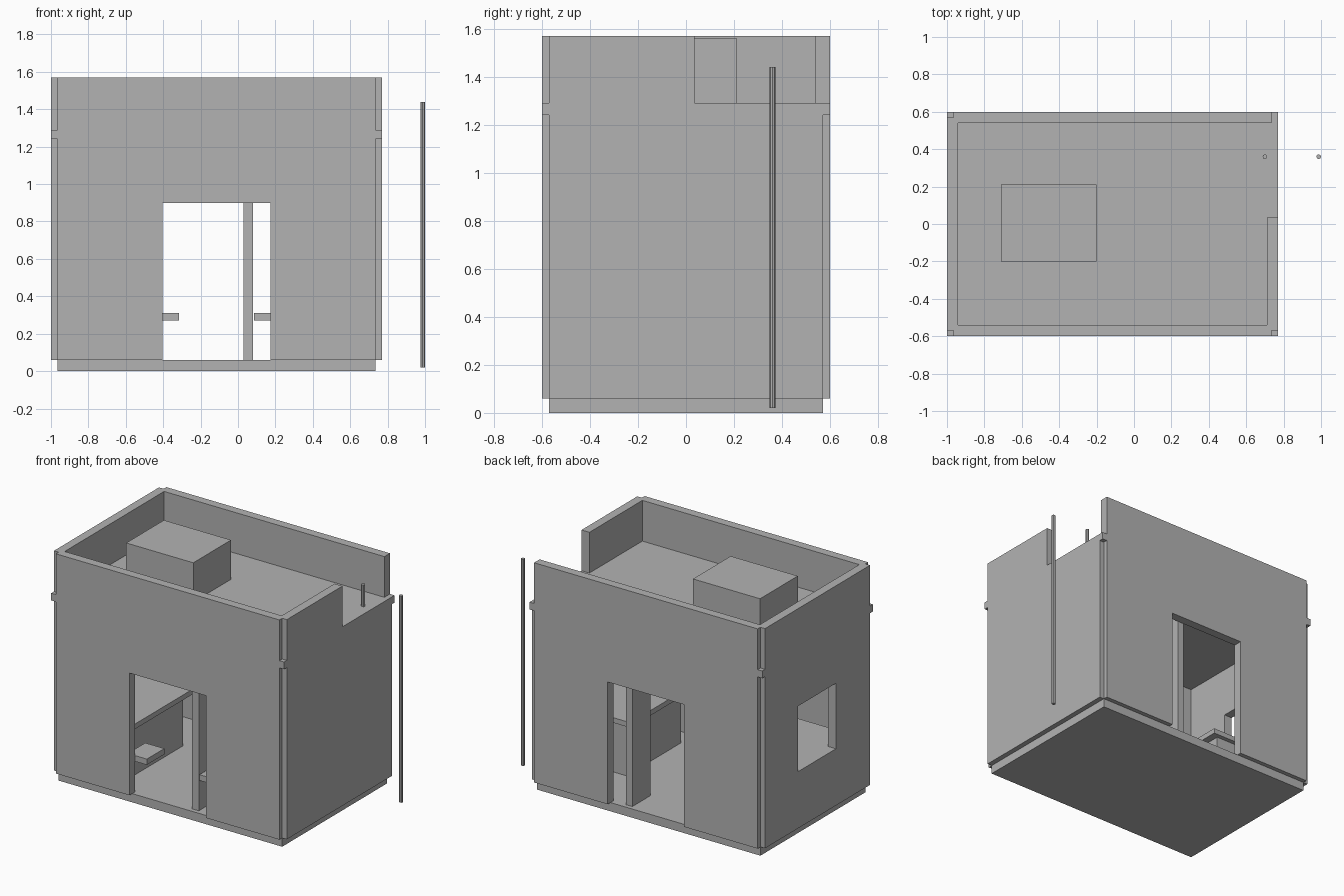
import bpy

if "Cube" in bpy.data.objects:
    bpy.data.objects.remove(bpy.data.objects["Cube"])

CX = -0.115          # middle of the building in x
T = 0.06             # wall thickness
FLOOR, CEIL, ROOF, TOP = 0.06, 1.24, 1.29, 1.57

mat = bpy.data.materials.new("light_grey")
mat.diffuse_color = (0.45, 0.45, 0.45, 1)
mat.use_nodes = True
mat.node_tree.nodes["Principled BSDF"].inputs["Base Color"].default_value = mat.diffuse_color


def box(name, x, y, z):
    """Box from (min, max) ranges."""
    bpy.ops.mesh.primitive_cube_add(size=1)
    o = bpy.context.object
    o.name = name
    for v in o.data.vertices:
        for i, (a, b) in enumerate((x, y, z)):
            v.co[i] = a if v.co[i] < 0 else b
    o.data.materials.append(mat)
    return o


def cut(wall, x, y, z):
    """Cut a box-shaped opening through a wall."""
    cutter = box("opening_cutter", x, y, z)
    cutter.hide_render = True
    mod = wall.modifiers.new("opening", 'BOOLEAN')
    mod.operation = 'DIFFERENCE'
    mod.solver = 'EXACT'
    mod.object = cutter
    bpy.context.view_layer.objects.active = wall
    bpy.ops.object.modifier_apply(modifier=mod.name)
    bpy.data.objects.remove(cutter, do_unlink=True)


def mirrored(name, x, y, z):
    """Pair of boxes mirrored about the building's middle."""
    box("left_" + name, x, y, z)
    box("right_" + name, (2 * CX - x[1], 2 * CX - x[0]), y, z)


# floor and roof slabs
box("floor_slab", (-0.965, 0.735), (-0.57, 0.57), (0, FLOOR))
box("roof_slab", (-1, 0.77), (-0.6, 0.6), (CEIL, ROOF))

# walls and parapets, with notched corners
long_x, long_y = (-0.965, 0.735), (-0.57, 0.57)
sides_y = {"front": (-0.6, -0.6 + T), "back": (0.6 - T, 0.6)}
sides_x = {"left": (-1, -1 + T), "right": (0.77 - T, 0.77)}
for side, y in sides_y.items():
    wall = box(side + "_wall", long_x, y, (FLOOR, CEIL))
    cut(wall, (-0.405, 0.175), (y[0] - 0.1, y[1] + 0.1), (0, 0.9))
    box(side + "_parapet", long_x, y, (ROOF, TOP))
for side, x in sides_x.items():
    wall = box(side + "_wall", x, long_y, (FLOOR, CEIL))
    if side == "left":
        cut(wall, (-1.1, -0.8), (-0.2, 0.21), (0.45, 0.9))
    box(side + "_parapet", x, long_y if side == "left" else (-0.57, 0.035), (ROOF, TOP))

# box on the roof
box("roof_box", (-0.71, -0.2), (-0.2, 0.21), (ROOF, 1.56))

# partition stubs either side of an inner passage
box("front_partition", (0.03, 0.08), (-0.54, -0.34), (FLOOR, CEIL))
box("back_partition", (0.03, 0.08), (0.34, 0.54), (FLOOR, CEIL))

# counters and small wall shelves
mirrored("counter_base", (-0.94, -0.55), (-0.4, 0.19), (FLOOR, 0.415))
mirrored("counter_top", (-0.94, -0.5), (-0.43, 0.22), (0.415, 0.45))
mirrored("shelf", (-0.46, -0.315), (-0.54, -0.35), (0.27, 0.31))

# ladder rails
for name, x in (("outer_rail", 0.9875), ("inner_rail", 0.70)):
    bpy.ops.mesh.primitive_cylinder_add(vertices=8, radius=0.0125, depth=1.42,
                                        location=(x, 0.36, 0.73))
    rail = bpy.context.object
    rail.name = name
    rail.data.materials.append(mat)
